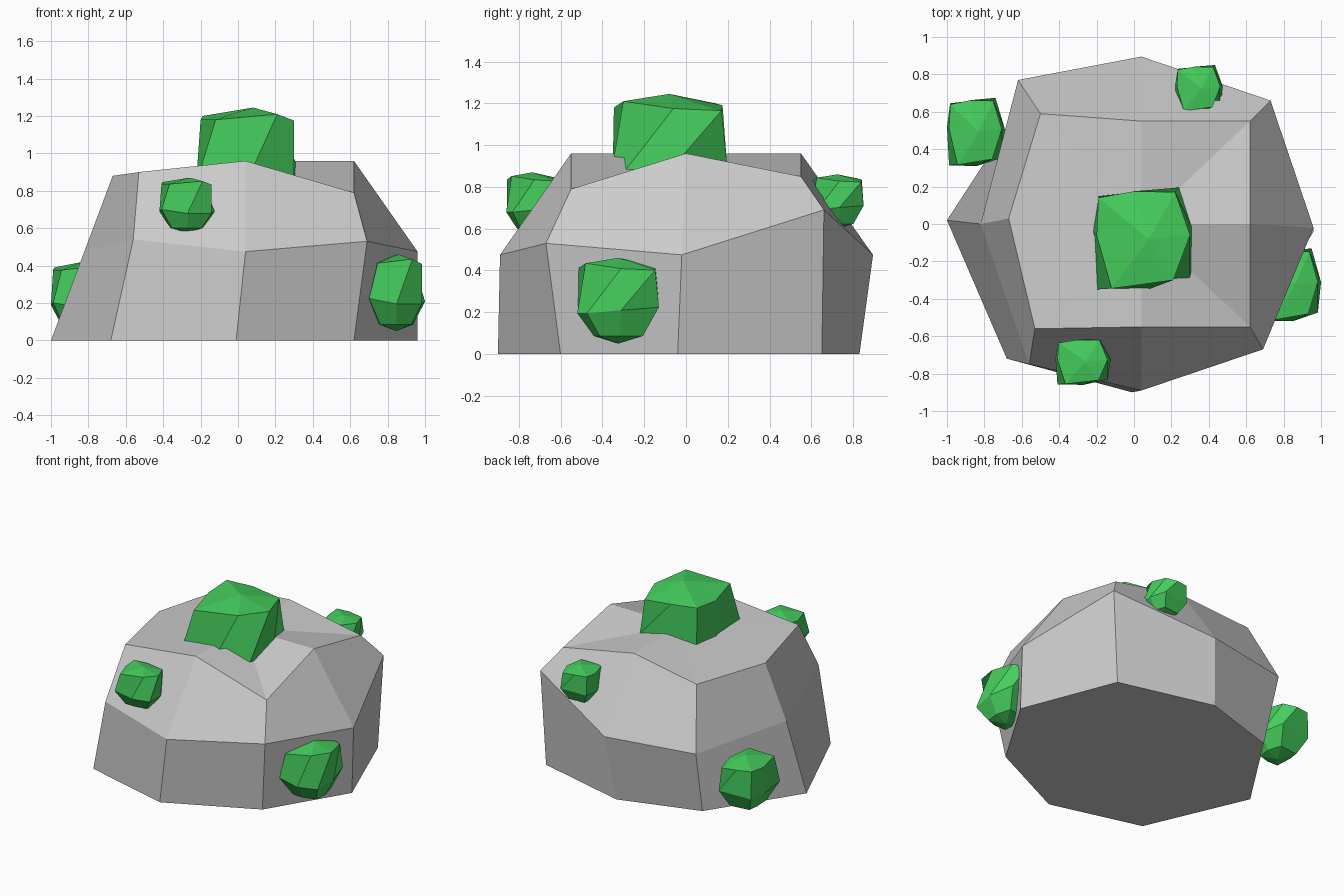
import bpy, bmesh
from mathutils import Vector

if "Cube" in bpy.data.objects:
    bpy.data.objects.remove(bpy.data.objects["Cube"])


def loft(name, rings, bottom, top):
    """Skin equal-length rings from bottom to top; a pole of None makes a flat cap."""
    bm = bmesh.new()
    loops = [[bm.verts.new(p) for p in ring] for ring in rings]
    n = len(loops[0])
    for a, b in zip(loops, loops[1:]):
        for i in range(n):
            j = (i + 1) % n
            bm.faces.new((a[i], a[j], b[j], b[i]))
    for loop, pole in ((loops[0], bottom), (loops[-1], top)):
        if pole is None:
            bm.faces.new(loop)
        else:
            v = bm.verts.new(pole)
            for i in range(n):
                bm.faces.new((loop[i], loop[(i + 1) % n], v))
    bmesh.ops.recalc_face_normals(bm, faces=bm.faces)
    mesh = bpy.data.meshes.new(name)
    bm.to_mesh(mesh)
    bm.free()
    obj = bpy.data.objects.new(name, mesh)
    bpy.context.collection.objects.link(obj)
    return obj


# Boulder: irregular eight-sided rings at base, waist and shoulder
base = [(.96, -.04, 0), (.69, .65, 0), (-.01, .83, 0), (-.59, .65, 0),
        (-1, .02, 0), (-.68, -.72, 0), (-.01, -.9, 0), (.62, -.6, 0)]
waist = [(.96, -.02, .475), (.73, .66, .69), (.04, .895, .475), (-.62, .77, .475),
         (-.82, 0, .48), (-.56, -.75, .54), (.04, -.89, .475), (.69, -.67, .53)]
shoulder = [(.62, 0, .96), (.62, .55, .85), (.04, .55, .96), (-.5, .59, .89),
            (-.67, .03, .88), (-.53, -.56, .9), (.04, -.55, .96), (.62, -.55, .79)]
loft("boulder", [base, waist, shoulder], None, (.04, 0, .96))

# Green nodules: one seven-sided nugget shape fitted to different boxes
upper = [(-.12, -.345, 1.18), (.21, -.30, 1.21), (.30, -.06, 1.175), (.22, .17, 1.165),
         (0, .175, 1.19), (-.19, .14, 1.2), (-.2, -.06, 1.18)]
lower = [(-.2, -.35, .92), (.06, -.355, .88), (.3, -.29, .88), (.33, -.06, .9),
         (.24, .195, .92), (-.19, .15, .9), (-.22, -.04, .9)]
under = [(.055 + (x - .055) * .6, -.075 + (y + .075) * .6, .73) for x, y, z in lower]
lo, hi = Vector((-.22, -.355, .68)), Vector((.33, .195, 1.245))

green = bpy.data.materials.new("green")
green.diffuse_color = (.06, .62, .11, 1)
green.use_nodes = True
green.node_tree.nodes["Principled BSDF"].inputs["Base Color"].default_value = green.diffuse_color


def nodule(name, low, high):
    def fit(p):
        return [a + (c - l) / (h - l) * (b - a)
                for c, l, h, a, b in zip(p, lo, hi, low, high)]
    rings = [[fit(p) for p in ring] for ring in (under, lower, upper)]
    obj = loft(name, rings, fit((.06, -.08, .68)), fit((.08, -.08, 1.245)))
    obj.data.materials.append(green)


nodule("top_nodule", lo, hi)
nodule("front_nodule", (-.42, -.86, .575), (-.125, -.61, .87))
nodule("back_nodule", (.22, .6, .6), (.475, .85, .86))
nodule("right_nodule", (.69, -.52, .05), (1, -.13, .46))
nodule("left_nodule", (-1, .31, .04), (-.69, .675, .42))
